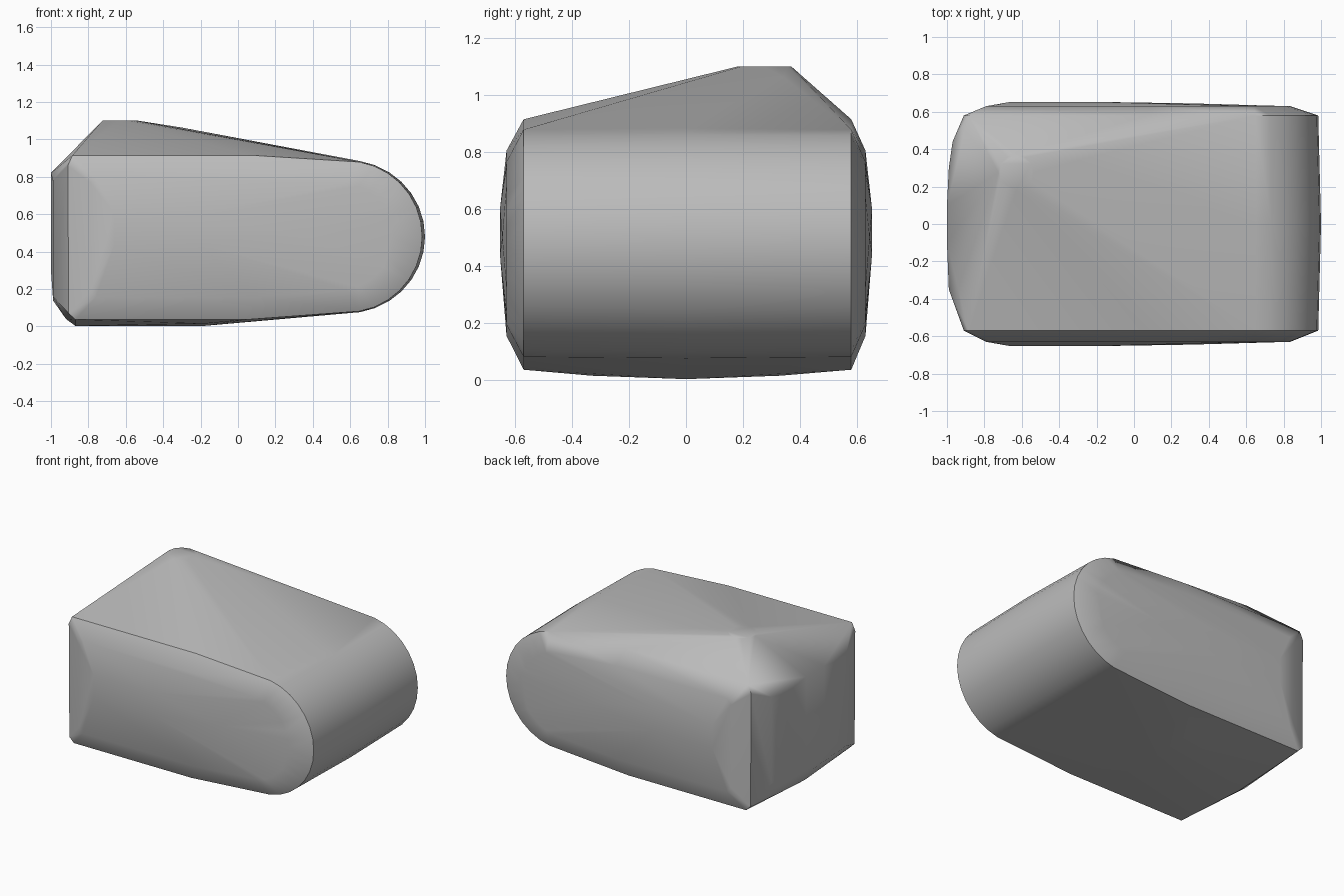
import bpy
import bmesh
from math import cos, sin, radians

if "Cube" in bpy.data.objects:
    bpy.data.objects.remove(bpy.data.objects["Cube"], do_unlink=True)

grey = bpy.data.materials.new("plain grey")
grey.use_nodes = True
colour = (0.5, 0.5, 0.5, 1)
grey.diffuse_color = colour
grey.node_tree.nodes["Principled BSDF"].inputs["Base Color"].default_value = colour


def nose_arc(cx, rx, rz, y, steps=14):
    """Half-round end of a side profile."""
    angles = [radians(-80 + 160 * i / steps) for i in range(steps + 1)]
    return [(cx + rx * cos(a), y, 0.48 + rz * sin(a)) for a in angles]


points = []

# Side rims, shallow bevel and slightly bulging side panels
for side, rim in ((-1, 0.57), (1, 0.58)):
    y = side * rim
    points += nose_arc(0.58, 0.405, 0.405, y)
    points += [(x, y, z) for x, z in (
        (0.04, 0.036), (-0.87, 0.036), (-0.905, 0.07),
        (-0.91, 0.86), (-0.885, 0.915), (0.07, 0.915))]
    y = side * 0.63
    points += nose_arc(0.53, 0.305, 0.29, y)
    points += [(x, y, z) for x, z in (
        (0.1, 0.155), (-0.76, 0.155), (-0.79, 0.19),
        (-0.79, 0.77), (-0.76, 0.805), (0.1, 0.805))]
    y = side * 0.653
    points += [(x, y, z) for x in (-0.66, -0.2) for z in (0.44, 0.6)]
    points.append((0.3, side * 0.645, 0.5))

# Gently crowned nose and underside
points += nose_arc(0.58, 0.42, 0.41, 0)
points += [(x, 0, 0.003) for x in (-0.87, -0.18)]
points += [(-0.18, y, 0.015) for y in (-0.33, 0.33)]

# Bulging left end
points += [(-0.99, y, z) for y in (-0.35, 0.3) for z in (0.16, 0.78)]
points += [(-1, y, z) for y in (-0.1, 0.1) for z in (0.3, 0.82)]
points += [(-0.97, 0.44, z) for z in (0.2, 0.8)]
points += [(-0.99, 0, 0.14), (-0.92, 0, 0.04)]

# Rounded off-centre peak and the ridge that falls away from it
points += [(-0.63 + 0.095 * cos(radians(a)), 0.275 + 0.095 * sin(radians(a)), 1.1)
           for a in range(0, 360, 30)]
points.append((-0.3, 0.34, 1.063))

# Wrap one taut skin around the sections
bm = bmesh.new()
for p in points:
    bm.verts.new(p)
hull = bmesh.ops.convex_hull(bm, input=bm.verts)
loose = [v for v in bm.verts if not v.link_faces]
bmesh.ops.delete(bm, geom=loose, context="VERTS")
bmesh.ops.dissolve_limit(bm, angle_limit=radians(1), verts=bm.verts, edges=bm.edges)
bmesh.ops.recalc_face_normals(bm, faces=bm.faces)

mesh = bpy.data.meshes.new("rounded_body")
bm.to_mesh(mesh)
bm.free()
mesh.materials.append(grey)
body = bpy.data.objects.new("rounded_body", mesh)
bpy.context.collection.objects.link(body)

# Smooth shading that keeps the rims crisp
bpy.ops.object.select_all(action="DESELECT")
body.select_set(True)
bpy.context.view_layer.objects.active = body
bpy.ops.object.shade_smooth_by_angle(angle=radians(32))
weighted = body.modifiers.new("even shading", "WEIGHTED_NORMAL")
weighted.keep_sharp = True
